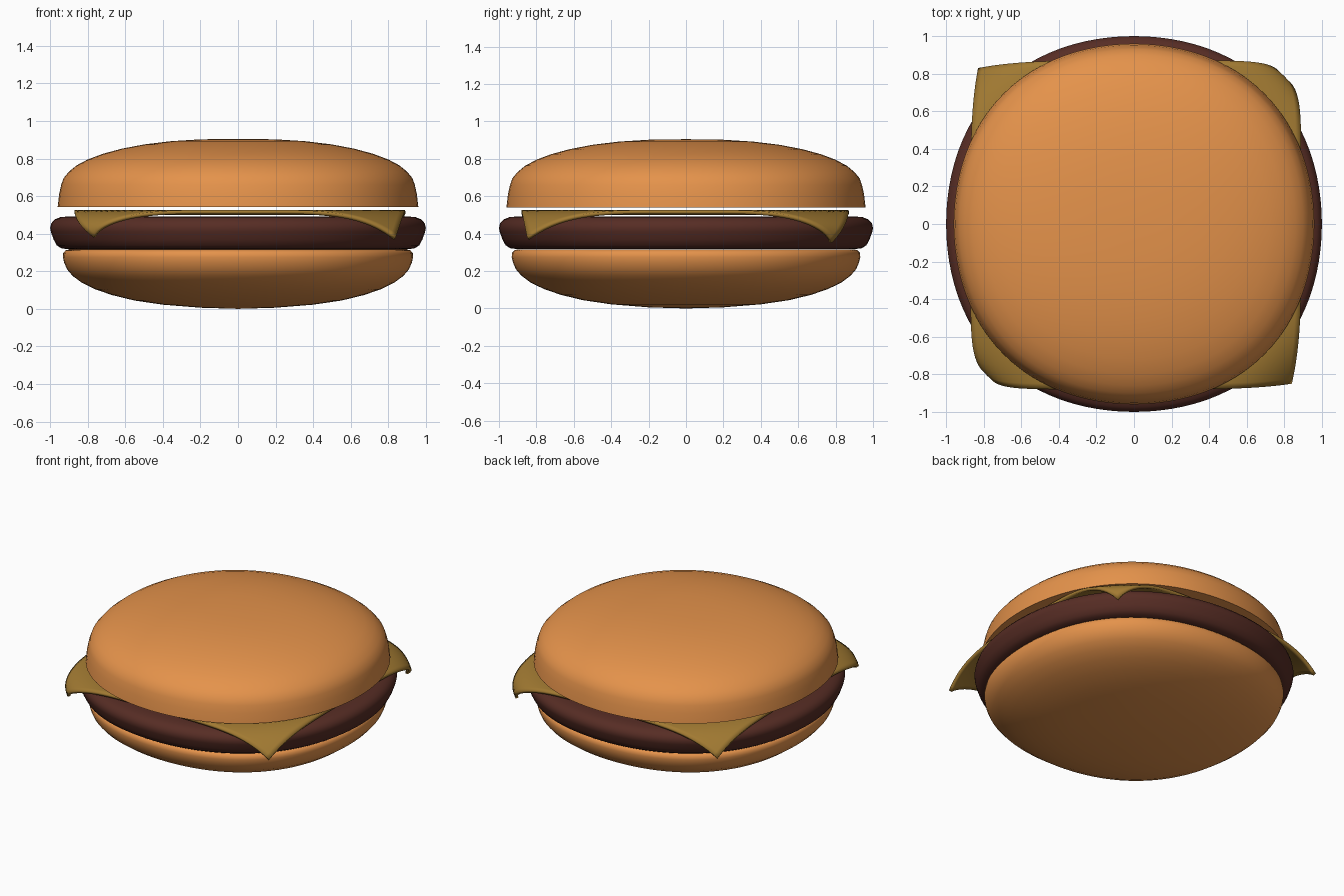
import bpy, bmesh, math

if "Cube" in bpy.data.objects:
    bpy.data.objects.remove(bpy.data.objects["Cube"])


def material(name, colour):
    mat = bpy.data.materials.new(name)
    mat.diffuse_color = (*colour, 1)
    mat.use_nodes = True
    mat.node_tree.nodes["Principled BSDF"].inputs["Base Color"].default_value = mat.diffuse_color
    return mat


def finish(name, bm, mat, angle):
    bmesh.ops.recalc_face_normals(bm, faces=bm.faces)
    mesh = bpy.data.meshes.new(name)
    bm.to_mesh(mesh)
    bm.free()
    mesh.materials.append(mat)
    obj = bpy.data.objects.new(name, mesh)
    bpy.context.collection.objects.link(obj)
    bpy.ops.object.select_all(action='DESELECT')
    bpy.context.view_layer.objects.active = obj
    obj.select_set(True)
    bpy.ops.object.shade_smooth_by_angle(angle=math.radians(angle))
    return obj


def lathe(name, profile, mat, squareness, sides=96):
    """Revolve (radius, z) points around z, slightly wider on the diagonals."""
    bm = bmesh.new()
    verts = [bm.verts.new((r, 0, z)) for r, z in profile]
    edges = [bm.edges.new(pair) for pair in zip(verts, verts[1:])]
    bmesh.ops.spin(bm, geom=verts + edges, cent=(0, 0, 0), axis=(0, 0, 1),
                   angle=2 * math.pi, steps=sides, use_duplicate=False)
    bmesh.ops.remove_doubles(bm, verts=bm.verts, dist=0.0005)
    for v in bm.verts:
        turn = math.atan2(v.co.y, v.co.x)
        k = 1 + squareness * (1 - math.cos(4 * turn)) / 2
        v.co.x *= k
        v.co.y *= k
    return finish(name, bm, mat, 50)


bun = material("bun", (0.78, 0.29, 0.07))
meat = material("meat", (0.095, 0.026, 0.018))
cheese = material("cheese", (0.36, 0.195, 0.032))

# Bottom bun: rounded underside, flat top
lathe("bottom_bun", [
    (0, 0), (0.2, 0.006), (0.4, 0.022), (0.55, 0.044), (0.67, 0.073),
    (0.76, 0.104), (0.83, 0.138), (0.88, 0.175), (0.91, 0.21), (0.925, 0.245),
    (0.932, 0.275), (0.93, 0.297), (0.918, 0.311), (0.9, 0.315), (0, 0.315)],
    bun, 0.033)

# Patty: flat disc with a bulging rim
lathe("patty", [
    (0, 0.317), (0.9, 0.317), (0.94, 0.322), (0.965, 0.338), (0.982, 0.37),
    (0.996, 0.41), (1.0, 0.43), (0.994, 0.455), (0.975, 0.476),
    (0.945, 0.488), (0.9, 0.492), (0, 0.492)], meat, 0.026)

# Top bun: low dome with a sharp lower edge
lathe("top_bun", [
    (0, 0.541), (0.96, 0.541), (0.952, 0.61), (0.941, 0.66), (0.929, 0.695),
    (0.90, 0.73), (0.86, 0.763), (0.80, 0.795), (0.72, 0.825), (0.62, 0.852),
    (0.5, 0.875), (0.36, 0.892), (0.2, 0.902), (0, 0.905)], bun, 0.022)

# Cheese slice: square sheet whose corners sag over the patty;
# each corner has a tip position and how suddenly it curls inward
tips = {(-1, -1): (-0.77, -0.81, 0.38, 4), (1, -1): (0.84, -0.85, 0.38, 2),
        (1, 1): (0.79, 0.78, 0.35, 4), (-1, 1): (-0.83, 0.83, 0.38, 2)}
bm = bmesh.new()
bmesh.ops.create_grid(bm, x_segments=56, y_segments=56, size=1)
for v in bm.verts:
    u, w = v.co.x, v.co.y
    sx, sy = math.copysign(1, u), math.copysign(1, w)
    tx, ty, tz, curl = tips[(int(sx), int(sy))]
    reach = max(0, (math.hypot(u, w) - 1.02) / (math.sqrt(2) - 1.02))
    pull = reach ** curl
    v.co.x = 0.01 + 0.88 * u + pull * (tx - 0.01 - 0.88 * sx)
    v.co.y = -0.005 + 0.875 * w + pull * (ty + 0.005 - 0.875 * sy)
    v.co.z = 0.519 + reach ** 2.2 * (tz - 0.519)
    v.co.z += 0.007 * min(1, max(0, math.hypot(u, w) - 0.8) / 0.2) * (1 - reach)
slice_obj = finish("cheese_slice", bm, cheese, 50)
solid = slice_obj.modifiers.new("thickness", 'SOLIDIFY')
solid.thickness = 0.02
solid.offset = -1
